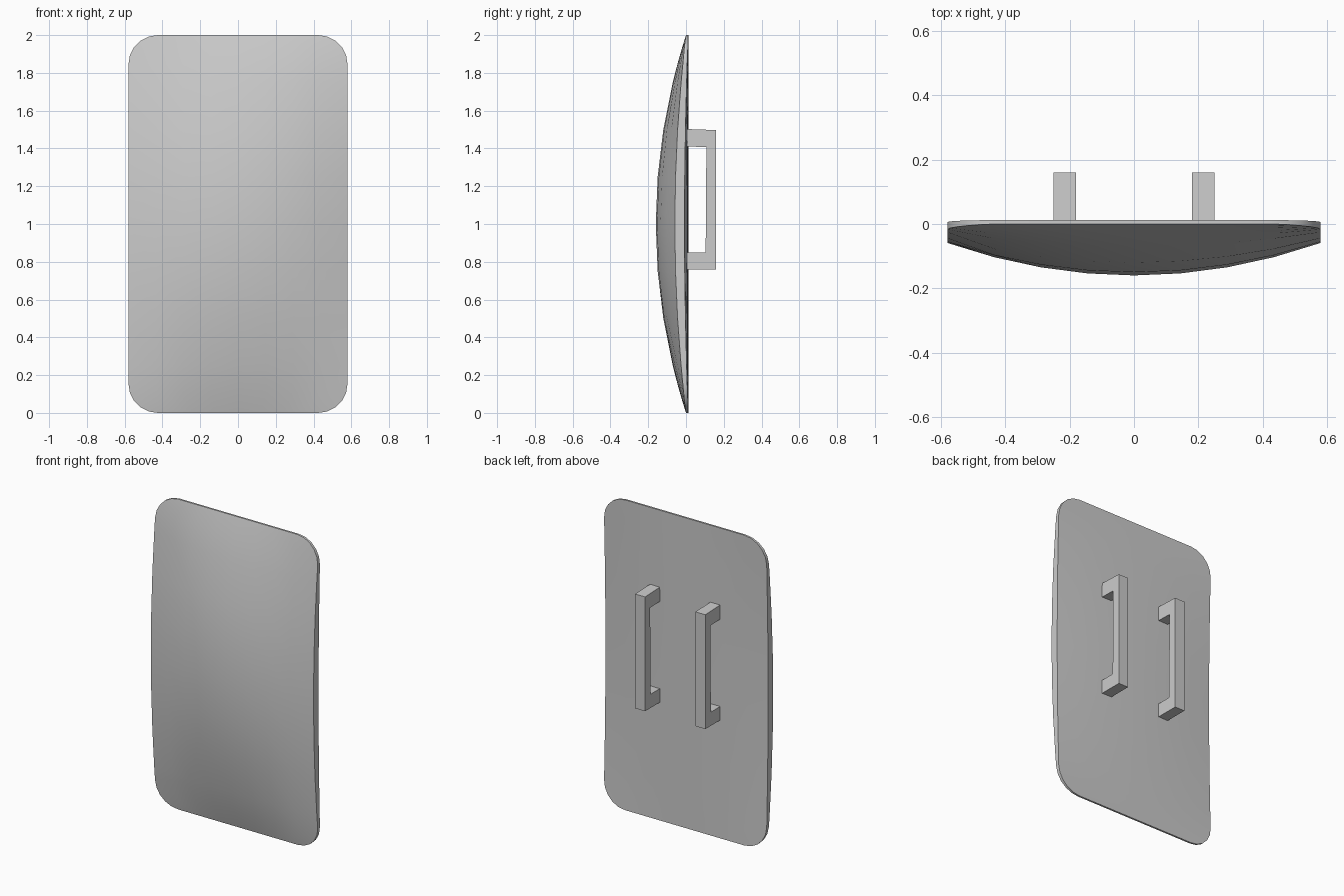
import bpy, bmesh, math

if "Cube" in bpy.data.objects:
    bpy.data.objects.remove(bpy.data.objects["Cube"])

W, H, R = 0.58, 1.0, 0.155      # half width, half height, corner radius
COLS = 8


def front_y(x, v):
    return -0.16 * (1 - 0.63 * (x / W) ** 2) * (1 - v * v)


def back_y(x, v):
    return 0.012 - 0.02 * (x / W) ** 2 * (1 - v * v)


def finish(bm, name):
    bmesh.ops.recalc_face_normals(bm, faces=bm.faces)
    me = bpy.data.meshes.new(name)
    bm.to_mesh(me)
    bm.free()
    ob = bpy.data.objects.new(name, me)
    bpy.context.collection.objects.link(ob)
    return ob


# Row heights and half widths: rounded corners plus an even middle
rows = []
for i in range(6):
    a = math.radians(90 - 18 * i)
    rows.append((H - R + R * math.sin(a), W - R + R * math.cos(a)))
rows += [(v, W) for v in (0.75, 0.5, 0.25)]
rows = rows + [(0, W)] + [(-v, w) for v, w in reversed(rows)]

# Shield: curved front sheet and nearly flat back sheet joined by a rim
bm = bmesh.new()
sheets = []
for fn in (front_y, back_y):
    grid = []
    for v, w in rows:
        xs = [w * (2 * c / COLS - 1) for c in range(COLS + 1)]
        grid.append([bm.verts.new((x, fn(x, v), v + 1)) for x in xs])
    for r0, r1 in zip(grid, grid[1:]):
        for c in range(COLS):
            bm.faces.new((r0[c], r0[c + 1], r1[c + 1], r1[c]))
    sheets.append(grid)


def outline(g):
    return (g[0] + [r[-1] for r in g[1:-1]] + g[-1][::-1]
            + [r[0] for r in g[-2:0:-1]])


f, b = outline(sheets[0]), outline(sheets[1])
for i in range(len(f)):
    bm.faces.new((f[i - 1], f[i], b[i], b[i - 1]))
shield = finish(bm, "shield")
bpy.context.view_layer.objects.active = shield
shield.select_set(True)
bpy.ops.object.shade_smooth_by_angle(angle=math.radians(35))

# Handles: extruded bracket profile in the y-z plane
profile = [(-0.005, 0.76), (0.16, 0.76), (0.16, 1.497), (-0.005, 1.503),
           (-0.005, 1.41), (0.108, 1.408), (0.104, 0.848), (-0.005, 0.848)]
for side, x0 in (("left", -0.25), ("right", 0.18)):
    bm = bmesh.new()
    face = bm.faces.new([bm.verts.new((x0, y, z)) for y, z in profile])
    ext = bmesh.ops.extrude_face_region(bm, geom=[face])
    moved = [e for e in ext["geom"] if isinstance(e, bmesh.types.BMVert)]
    bmesh.ops.translate(bm, verts=moved, vec=(0.07, 0, 0))
    finish(bm, "handle_" + side)
